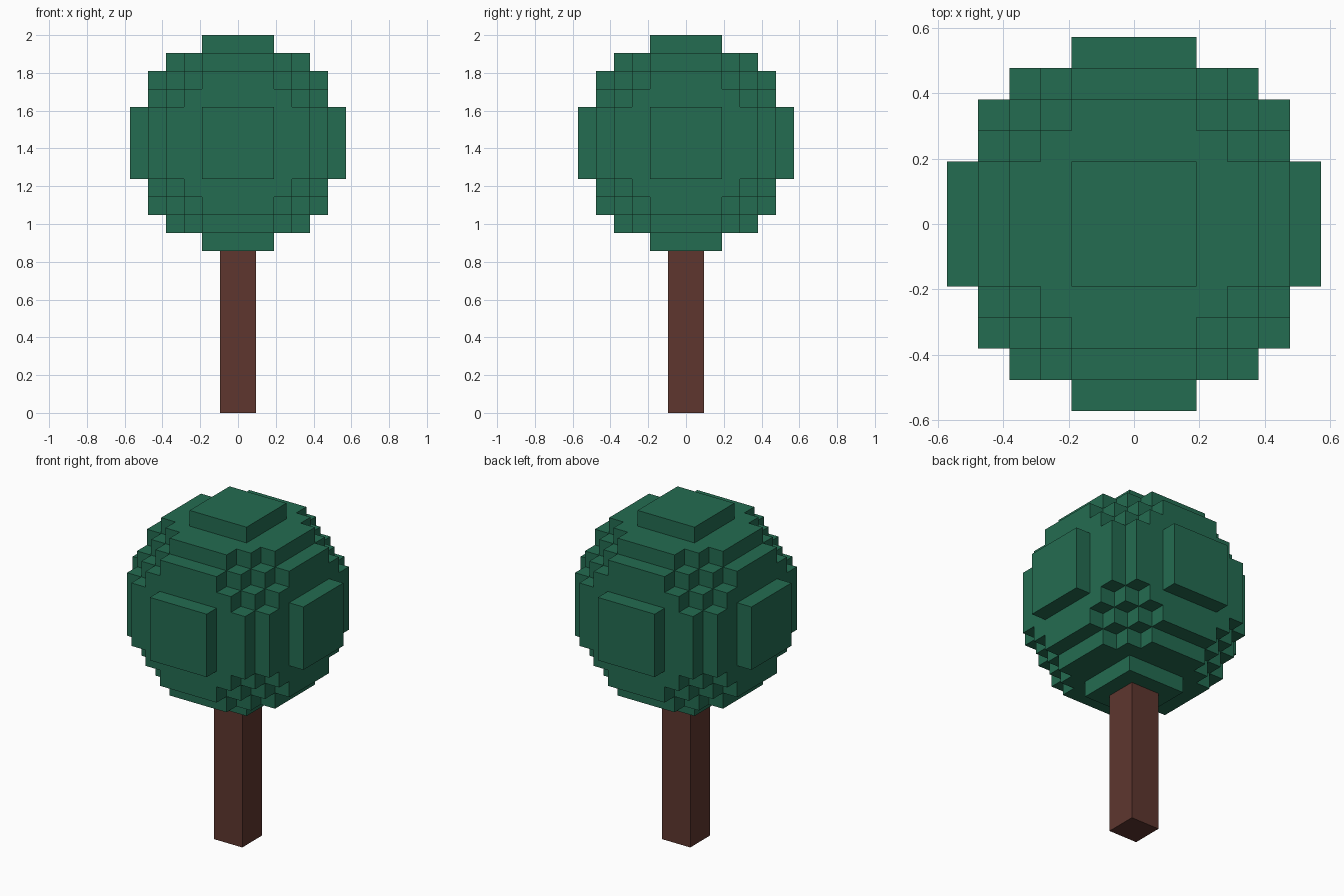
import bpy, bmesh
from mathutils import Vector

cube = bpy.data.objects.get("Cube")
if cube:
    bpy.data.objects.remove(cube, do_unlink=True)

U = 2 / 21            # size of one block
RADIUS = 6            # crown radius in blocks
CROWN_Z = 15 * U      # crown centre height
TRUNK_H = 9 * U       # trunk height


def make_material(name, rgb):
    mat = bpy.data.materials.new(name)
    mat.use_nodes = True
    mat.diffuse_color = (*rgb, 1)
    bsdf = next(n for n in mat.node_tree.nodes if n.type == 'BSDF_PRINCIPLED')
    bsdf.inputs["Base Color"].default_value = (*rgb, 1)
    return mat


def make_object(name, bm, mat, location):
    mesh = bpy.data.meshes.new(name)
    bm.to_mesh(mesh)
    bm.free()
    mesh.materials.append(mat)
    obj = bpy.data.objects.new(name, mesh)
    obj.location = location
    bpy.context.collection.objects.link(obj)
    return obj


leaf_green = make_material("leaf green", (0.0176, 0.150, 0.0823))
bark_brown = make_material("bark brown", (0.112, 0.037, 0.028))

# Trunk: a square post
bm = bmesh.new()
bmesh.ops.create_cube(bm, size=1)
bmesh.ops.scale(bm, vec=(2 * U, 2 * U, TRUNK_H), verts=bm.verts)
make_object("trunk", bm, bark_brown, (0, 0, TRUNK_H / 2))

# Crown: a ball of blocks, keeping only the outer block faces
span = range(-RADIUS, RADIUS)
blocks = {(i, j, k) for i in span for j in span for k in span
          if sum((c + 0.5) ** 2 for c in (i, j, k)) <= RADIUS ** 2}
bm = bmesh.new()
for block in blocks:
    centre = Vector(block) + Vector((0.5, 0.5, 0.5))
    for axis in range(3):
        for sign in (-1, 1):
            neighbour = list(block)
            neighbour[axis] += sign
            if tuple(neighbour) in blocks:
                continue
            normal, side = Vector(), Vector()
            normal[axis] = sign * 0.5
            side[(axis + 1) % 3] = 0.5
            up = normal.cross(side) * 2
            corners = [(-1, -1), (1, -1), (1, 1), (-1, 1)]
            bm.faces.new([bm.verts.new((centre + normal + side * a + up * b) * U)
                          for a, b in corners])
bmesh.ops.remove_doubles(bm, verts=bm.verts, dist=U * 0.01)
make_object("crown", bm, leaf_green, (0, 0, CROWN_Z))
